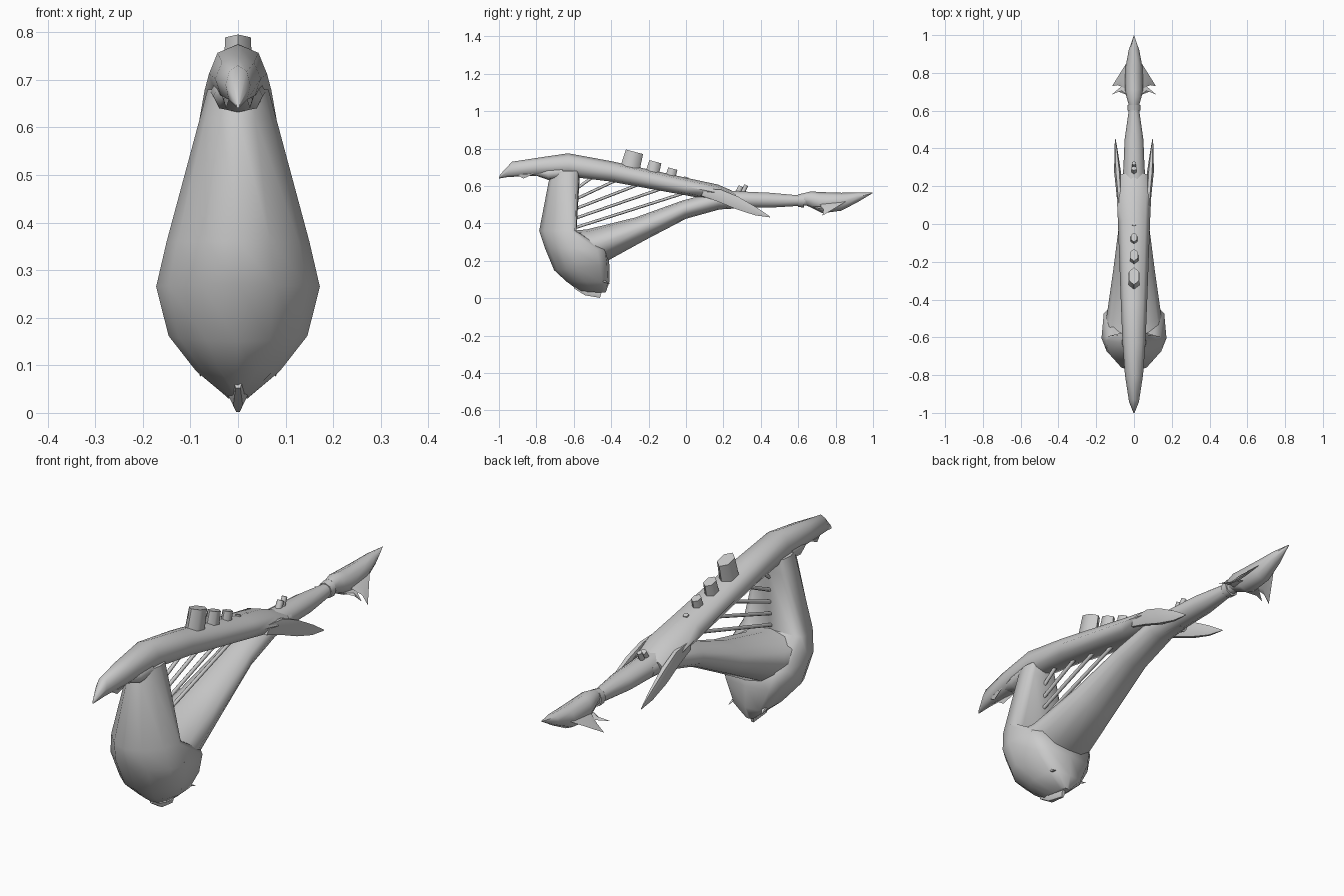
import bpy, bmesh, math
from mathutils import Vector

gray = bpy.data.materials.new("hull gray")
gray.diffuse_color = (0.6, 0.6, 0.6, 1)


def finish(name, bm, angle=35):
    bmesh.ops.remove_doubles(bm, verts=bm.verts, dist=0.0002)
    bmesh.ops.recalc_face_normals(bm, faces=bm.faces)
    me = bpy.data.meshes.new(name)
    bm.to_mesh(me)
    bm.free()
    me.materials.append(gray)
    ob = bpy.data.objects.new(name, me)
    bpy.context.collection.objects.link(ob)
    bpy.ops.object.select_all(action='DESELECT')
    ob.select_set(True)
    bpy.context.view_layer.objects.active = ob
    bpy.ops.object.shade_smooth_by_angle(angle=math.radians(angle))
    return ob


def power(v, p):
    return math.copysign(abs(v) ** p, v) if abs(v) > 1e-6 else 0


def loft(name, rings, n=8, p=1.0, p_far=None, mirror=False, angle=65):
    """Skin rings (y0, z0, y1, z1, half_width, x_centre[, widest_fraction]).
    p and p_far set how boxy (<1) or pointed (>1) the near and far halves are."""
    p_far = p if p_far is None else p_far
    bm = bmesh.new()
    for sign in ((1, -1) if mirror else (1,)):
        loops = []
        for y0, z0, y1, z1, w, cx, *rest in rings:
            k = rest[0] if rest else 0.5
            a, b = Vector((0, y0, z0)), Vector((0, y1, z1))
            loop = []
            for i in range(n):
                t = 2 * math.pi * i / n
                e = p_far if math.sin(t) > 0 else p
                c, s = power(math.cos(t), e), power(math.sin(t), e)
                v = a.lerp(b, k + s * ((1 - k) if s > 0 else k))
                v.x = sign * (cx + w * c)
                loop.append(bm.verts.new(v))
            loops.append(loop)
        for l0, l1 in zip(loops, loops[1:]):
            for i in range(n):
                j = (i + 1) % n
                bm.faces.new((l0[i], l0[j], l1[j], l1[i]))
        bm.faces.new(loops[0])
        bm.faces.new(loops[-1])
    return finish(name, bm, angle)


def rod(name, a, b, r0, r1, n=6, sx=1.0):
    """Straight tapered prism between two points."""
    a, b = Vector(a), Vector(b)
    bm = bmesh.new()
    bmesh.ops.create_cone(bm, cap_ends=True, segments=n, radius1=r0, radius2=r1,
                          depth=(b - a).length)
    q = Vector((0, 0, 1)).rotation_difference((b - a).normalized())
    for v in bm.verts:
        v.co = q @ v.co + (a + b) / 2
        v.co.x *= sx
    return finish(name, bm, 62)


def blade(name, outline, half, mirror=False):
    """Thin diamond-edged plate: outline of (x, y, z) rim points swollen about its centre."""
    bm = bmesh.new()
    for sign in ((1, -1) if mirror else (1,)):
        pts = [Vector((sign * x, y, z)) for x, y, z in outline]
        mid = sum(pts, Vector()) / len(pts)
        nrm = (pts[1] - pts[0]).cross(pts[2] - pts[0]).normalized()
        rim = [bm.verts.new(q) for q in pts]
        for side in (half, -half):
            apex = bm.verts.new(mid + nrm * side)
            for i in range(len(rim)):
                bm.faces.new((rim[i], rim[(i + 1) % len(rim)], apex))
    return finish(name, bm)


# Upper beam, from the hooked prow to the blunt rear end
loft("upper_beam", [
    (-1.00, 0.640, -0.995, 0.66, 0.004, 0),
    (-0.955, 0.648, -0.93, 0.73, 0.026, 0),
    (-0.80, 0.655, -0.80, 0.750, 0.048, 0),
    (-0.62, 0.650, -0.63, 0.775, 0.061, 0),
    (-0.41, 0.625, -0.40, 0.733, 0.070, 0),
    (0.00, 0.550, 0.02, 0.640, 0.085, 0),
    (0.12, 0.528, 0.17, 0.608, 0.091, 0),
    (0.25, 0.490, 0.27, 0.565, 0.078, 0)], p=0.85, p_far=1.0)

# Swept fins at the rear of the beam
loft("beam_fin", [
    (0.08, 0.545, 0.10, 0.590, 0.010, 0.076),
    (0.17, 0.512, 0.19, 0.585, 0.015, 0.080),
    (0.27, 0.470, 0.28, 0.548, 0.018, 0.087),
    (0.37, 0.440, 0.38, 0.488, 0.010, 0.094),
    (0.45, 0.432, 0.45, 0.437, 0.002, 0.099)], n=6, mirror=True)

# Front column flowing into the deep belly: pointed ahead, boxy behind
loft("front_column", [
    (-0.72, 0.68, -0.57, 0.68, 0.064, 0, 0.6),
    (-0.735, 0.62, -0.57, 0.62, 0.080, 0, 0.65),
    (-0.785, 0.36, -0.585, 0.36, 0.150, 0, 0.84),
    (-0.755, 0.27, -0.42, 0.26, 0.172, 0, 0.45),
    (-0.705, 0.15, -0.41, 0.18, 0.146, 0, 0.40),
    (-0.640, 0.09, -0.41, 0.085, 0.088, 0, 0.45),
    (-0.565, 0.035, -0.43, 0.03, 0.022, 0)], n=12, p=1.15, p_far=0.5, angle=60)

# Sloping lower arm
loft("lower_arm", [
    (-0.60, 0.20, -0.62, 0.36, 0.168, 0),
    (-0.42, 0.20, -0.53, 0.368, 0.143, 0),
    (-0.22, 0.31, -0.27, 0.432, 0.110, 0),
    (0.00, 0.425, -0.02, 0.522, 0.080, 0),
    (0.18, 0.475, 0.16, 0.570, 0.066, 0),
    (0.30, 0.482, 0.30, 0.570, 0.056, 0)], n=12, p=1.05, angle=70)

# Tail boom and the collar before the spearhead
loft("tail_boom", [
    (0.20, 0.478, 0.20, 0.580, 0.058, 0),
    (0.32, 0.482, 0.32, 0.572, 0.055, 0),
    (0.44, 0.482, 0.45, 0.566, 0.050, 0),
    (0.60, 0.492, 0.60, 0.552, 0.028, 0),
    (0.66, 0.495, 0.66, 0.550, 0.026, 0)], n=10)
loft("tail_collar", [
    (0.60, 0.488, 0.60, 0.556, 0.034, 0),
    (0.63, 0.485, 0.63, 0.562, 0.034, 0)])
loft("spearhead", [
    (0.625, 0.505, 0.63, 0.562, 0.027, 0),
    (0.69, 0.475, 0.67, 0.572, 0.042, 0),
    (0.73, 0.455, 0.71, 0.568, 0.049, 0),
    (0.83, 0.468, 0.83, 0.564, 0.045, 0),
    (0.92, 0.515, 0.92, 0.566, 0.028, 0),
    (0.995, 0.560, 1.00, 0.564, 0.001, 0)])
blade("spearhead_upper_barb", [(0.035, 0.86, 0.52), (0.116, 0.73, 0.442),
                               (0.085, 0.735, 0.475), (0.03, 0.71, 0.51)], 0.008, True)
blade("spearhead_lower_barb", [(0.03, 0.76, 0.49), (0.118, 0.685, 0.475),
                               (0.08, 0.70, 0.48), (0.03, 0.68, 0.49)], 0.006, True)

# Strings between column and beam
for i in range(5):
    y1 = 0.02 - 0.125 * i
    rod("string", (0, -0.60, 0.375 + 0.05 * i),
        (0, y1, 0.572 - 0.18 * (y1 - 0.02)), 0.008, 0.008)

# Row of shrinking funnels on the beam
for y, z0, z1, r, sx in ((-0.303, 0.68, 0.79, 0.053, 0.66), (-0.183, 0.66, 0.737, 0.037, 0.72),
                         (-0.088, 0.63, 0.70, 0.028, 0.75), (-0.007, 0.62, 0.655, 0.014, 0.9),
                         (0.06, 0.605, 0.636, 0.008, 1)):
    rod("funnel", (0, y, z0), (0, y + 0.25 * (z1 - z0), z1 - 0.007), r, r * 0.9, 6, sx)

# Small tail pipes
rod("tail_pipe", (0, 0.27, 0.55), (0, 0.295, 0.598), 0.016, 0.014)
rod("tail_pipe", (0, 0.295, 0.55), (0, 0.322, 0.605), 0.014, 0.011)

# Jaw below the prow with its teeth
blade("jaw_tooth", [(0.015, -0.92, 0.67), (0.025, -0.87, 0.640),
                    (0.035, -0.80, 0.67)], 0.006, True)
loft("jaw_block", [
    (-0.80, 0.655, -0.80, 0.69, 0.030, 0),
    (-0.735, 0.632, -0.74, 0.70, 0.052, 0),
    (-0.66, 0.640, -0.66, 0.71, 0.058, 0)], p=0.8)

# Keel spike and belly barbs
loft("keel_spike", [
    (-0.60, 0.050, -0.585, 0.09, 0.010, 0),
    (-0.54, 0.012, -0.53, 0.06, 0.020, 0),
    (-0.46, 0.000, -0.45, 0.035, 0.008, 0)], n=6)
blade("belly_barb", [(0.085, -0.49, 0.105), (0.080, -0.405, 0.076),
                     (0.060, -0.44, 0.100)], 0.008, True)
